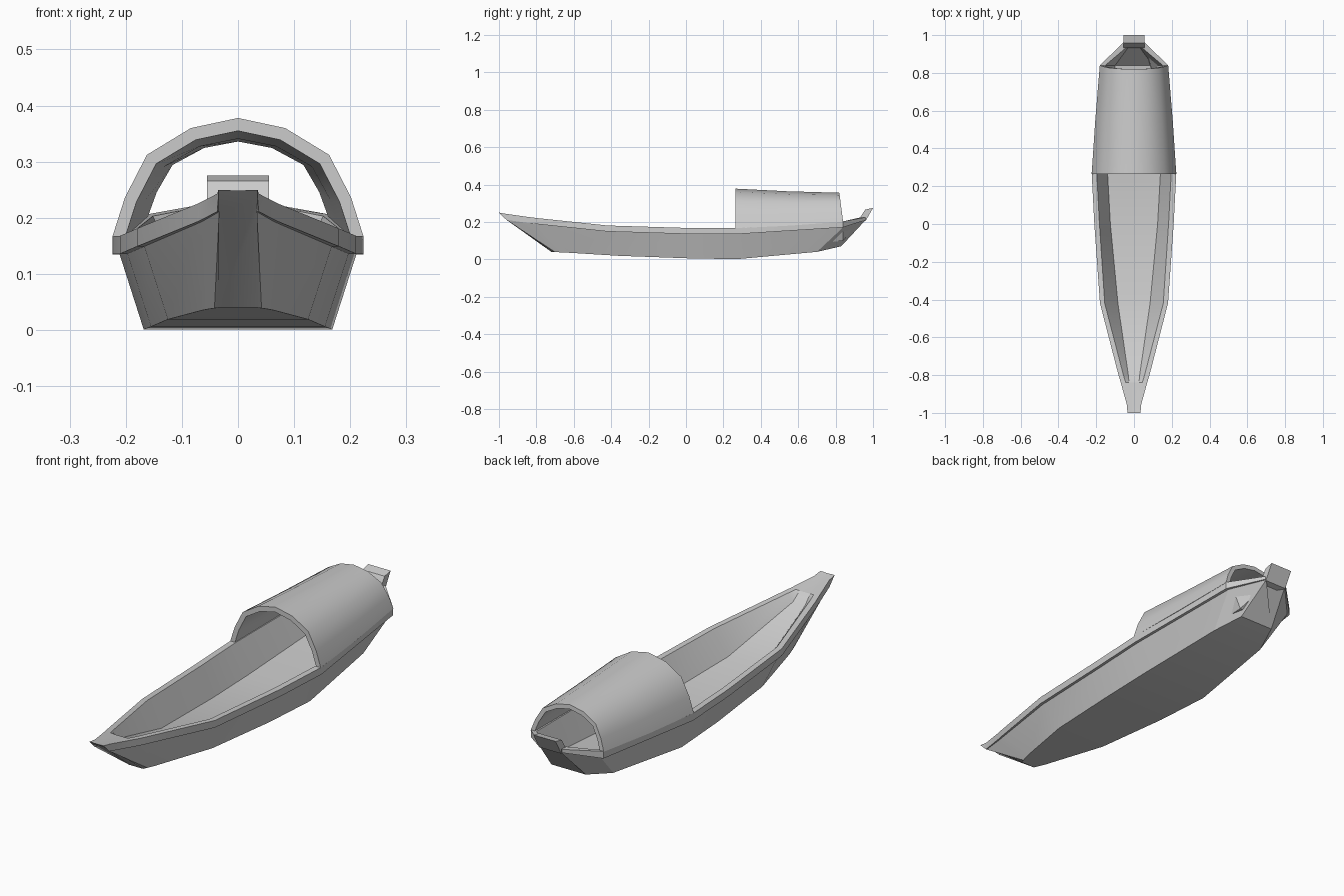
import bpy, bmesh, math

if "Cube" in bpy.data.objects:
    bpy.data.objects.remove(bpy.data.objects["Cube"], do_unlink=True)

grey = bpy.data.materials.new("pale_grey")
grey.use_nodes = True
colour = (0.6, 0.6, 0.6, 1)
grey.diffuse_color = colour
grey.node_tree.nodes["Principled BSDF"].inputs["Base Color"].default_value = colour


def loft(name, rings, closed_ends=True, angle=30):
    """Skin a list of equal closed rings into one object."""
    bm = bmesh.new()
    rows = [[bm.verts.new(p) for p in ring] for ring in rings]
    n = len(rows[0])
    for a, b in zip(rows, rows[1:]):
        for i in range(n):
            j = (i + 1) % n
            bm.faces.new((a[i], a[j], b[j], b[i]))
    if closed_ends:
        bm.faces.new(rows[0])
        bm.faces.new(rows[-1])
    bmesh.ops.recalc_face_normals(bm, faces=bm.faces)
    mesh = bpy.data.meshes.new(name)
    bm.to_mesh(mesh)
    bm.free()
    mesh.materials.append(grey)
    obj = bpy.data.objects.new(name, mesh)
    bpy.context.collection.objects.link(obj)
    bpy.ops.object.select_all(action="DESELECT")
    obj.select_set(True)
    bpy.context.view_layer.objects.active = obj
    bpy.ops.object.shade_smooth_by_angle(angle=math.radians(angle))
    return obj


def mirrored(half):
    """Complete a half section given on the +x side."""
    return half + [(-x, y, z) for x, y, z in reversed(half)]


# Hull: keel (y, half width, z), rail (y, half width, z), inner half width,
# floor (half width, z)
stations = [
    ((-.72, .035, .040), (-1.0, .035, .250), .020, (.012, .249)),
    ((-.70, .042, .039), (-.96, .037, .243), .024, (.014, .242)),
    ((-.66, .055, .037), (-.84, .070, .226), .044, (.026, .225)),
    ((-.62, .065, .035), (-.80, .082, .221), .056, (.030, .190)),
    ((-.36, .125, .019), (-.42, .180, .181), .155, (.085, .075)),
    ((.00, .155, .006), (.00, .210, .168), .183, (.125, .040)),
    ((.27, .168, .001), (.27, .224, .167), .197, (.140, .035)),
    ((.70, .130, .040), (.84, .180, .203), .152, (.100, .100)),
    ((.83, .085, .070), (.96, .058, .225), .040, (.030, .205)),
]
rings = []
for index, (keel, rail, inner, floor) in enumerate(stations):
    ky, kw, kz = keel
    ry, rw, rz = rail
    bow, stern = index == 0, index == len(stations) - 1
    hull_y = -.94 if bow else ry
    lip_y = -.985 if bow else ry
    inner_y = .935 if stern else ry
    hull_w = rw if bow else rw - min(.013, rw * .1)
    lip = .015 if bow or stern else .032
    rings.append(mirrored([
        (kw, ky, kz),
        (hull_w, hull_y, rz - (.042 if bow else lip)),
        (rw, lip_y, rz - lip),
        (rw, ry, rz),
        (inner, inner_y, rz),
        (floor[0], inner_y, floor[1]),
    ]))
loft("hull", rings)

# Stern post: slanted block across the tail
profile = [(.83, .072), (.96, .205), (1.0, .275), (.955, .264), (.928, .212)]
post = [(.93, .20), (.96, .205), (1.0, .275), (.958, .266), (.932, .225)]
loft("stern_post", [[(x, y, z) for y, z in post] for x in (-.055, .055)])

# Canopy: arched shell, narrower and lower towards the stern
arch = [(1, 0), (.9, .33), (.725, .69), (.375, .915), (0, 1)]


def canopy_ring(y, lean, width, base, top, thick):
    def shell(w, t):
        half = [(u * w, y - lean * v, base + v * (t - base)) for u, v in arch]
        return half + [(-x, a, b) for x, a, b in reversed(half[:-1])]
    return shell(width, top) + shell(width - thick, top - thick)[::-1]


loft("canopy", [
    canopy_ring(.265, 0, .224, .166, .378, .023),
    canopy_ring(.55, .01, .205, .180, .364, .023),
    canopy_ring(.84, .02, .181, .201, .356, .020),
], angle=40)
